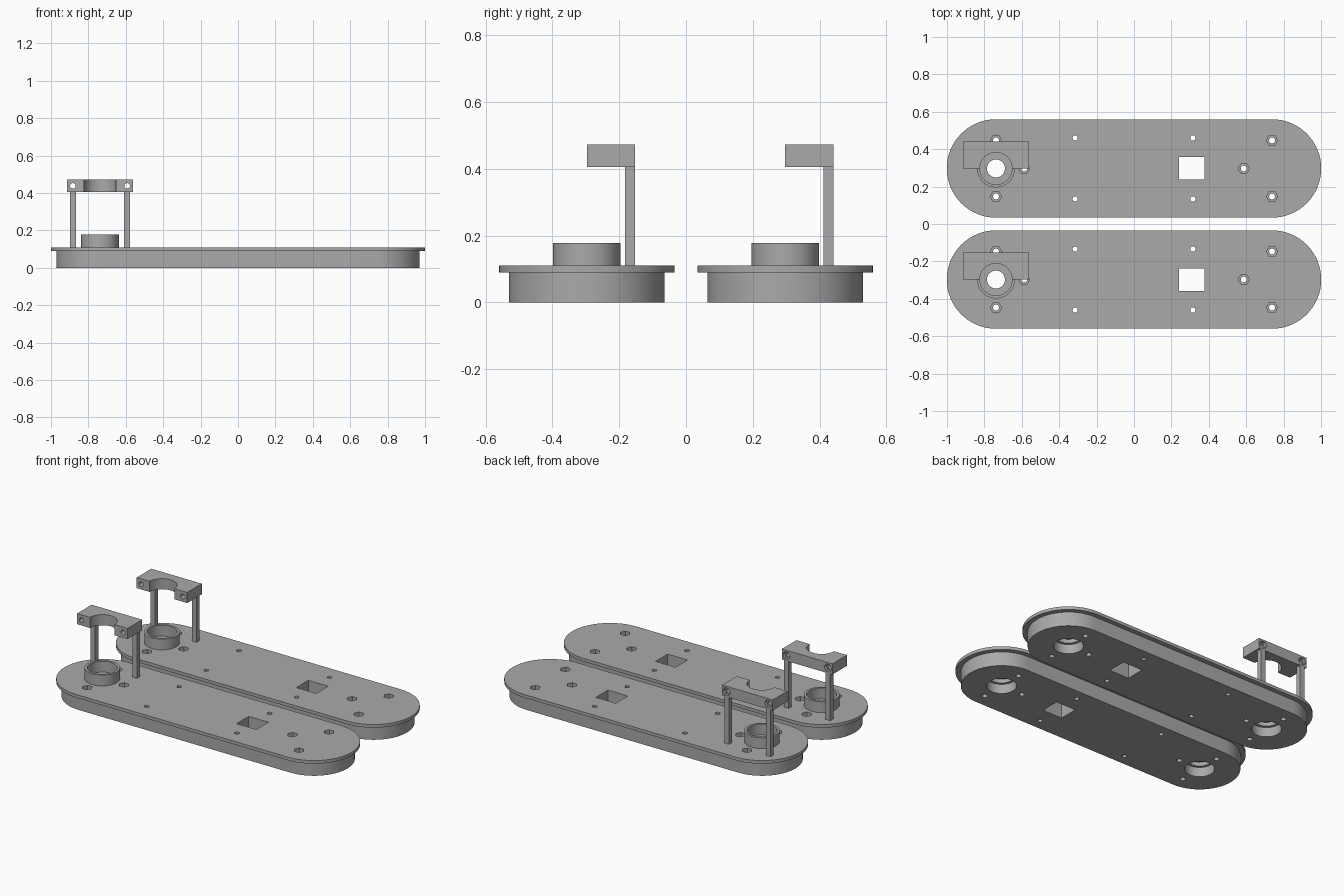
import bpy
import bmesh
import math
from mathutils import Matrix, Vector

if "Cube" in bpy.data.objects:
    bpy.data.objects.remove(bpy.data.objects["Cube"], do_unlink=True)

GREY = bpy.data.materials.new("plain grey")
GREY.use_nodes = True
GREY.diffuse_color = (0.4, 0.4, 0.4, 1)
GREY.node_tree.nodes["Principled BSDF"].inputs["Base Color"].default_value = (0.4, 0.4, 0.4, 1)

END_X = 0.738      # centre of each rounded end
ROW_Y = 0.297      # centre line of each assembly
TOP = 0.11         # upper face of the base


def make(name, bm):
    """Turn a bmesh into a scene object."""
    bmesh.ops.recalc_face_normals(bm, faces=bm.faces)
    mesh = bpy.data.meshes.new(name)
    bm.to_mesh(mesh)
    bm.free()
    mesh.materials.append(GREY)
    obj = bpy.data.objects.new(name, mesh)
    bpy.context.collection.objects.link(obj)
    return obj


def box(name, low, high):
    low, high = Vector(low), Vector(high)
    bm = bmesh.new()
    bmesh.ops.create_cube(bm, size=1, matrix=Matrix.Translation((low + high) / 2)
                          @ Matrix.Diagonal((*(high - low), 1)))
    return make(name, bm)


def rod(name, centre, radius, length, sides=32, axis="Z"):
    """Cylinder or prism along z or y."""
    turn = Matrix.Rotation(math.pi / 2, 4, "X") if axis == "Y" else Matrix.Identity(4)
    spin = Matrix.Rotation(math.pi / 2, 4, "Z") if sides == 6 else Matrix.Identity(4)
    bm = bmesh.new()
    bmesh.ops.create_cone(bm, cap_ends=True, segments=sides, radius1=radius, radius2=radius,
                          depth=length, matrix=Matrix.Translation(centre) @ turn @ spin)
    return make(name, bm)


def shaft(x, y, radius, low, high, sides=32):
    return rod("cutter", (x, y, (low + high) / 2), radius, high - low, sides)


def skin(name, rings, capped=True):
    """Join equal loops of points into a solid."""
    bm = bmesh.new()
    loops = [[bm.verts.new(p) for p in ring] for ring in rings]
    pairs = list(zip(loops, loops[1:])) + ([] if capped else [(loops[-1], loops[0])])
    for a, b in pairs:
        for i in range(len(a)):
            j = (i + 1) % len(a)
            bm.faces.new((a[i], a[j], b[j], b[i]))
    if capped:
        bm.faces.new(loops[0])
        bm.faces.new(loops[-1])
    return make(name, bm)


def slot_ring(radius, z, steps=32):
    """Outline with two straight sides and two round ends."""
    points = []
    for side in (1, -1):
        for i in range(steps + 1):
            a = -math.pi / 2 + math.pi * i / steps
            points.append((side * (END_X + radius * math.cos(a)), side * radius * math.sin(a), z))
    return points


def circle_ring(radius, z, steps=64):
    return [(-END_X + radius * math.cos(2 * math.pi * i / steps),
             radius * math.sin(2 * math.pi * i / steps), z) for i in range(steps)]


def cut(obj, cutters):
    bpy.context.view_layer.objects.active = obj
    for cutter in cutters:
        cutter.hide_render = True
        mod = obj.modifiers.new("cut", "BOOLEAN")
        mod.operation = "DIFFERENCE"
        mod.solver = "EXACT"
        mod.object = cutter
        bpy.ops.object.modifier_apply(modifier=mod.name)
        bpy.data.objects.remove(cutter, do_unlink=True)


# Base: narrower lower body with an overhanging flange
base = skin("base", [slot_ring(0.233, 0), slot_ring(0.233, 0.09),
                     slot_ring(0.263, 0.09), slot_ring(0.263, TOP)])
holes = [box("cutter", (0.24, -0.06, -0.1), (0.378, 0.06, 0.3))]
for side in (-1, 1):
    # Stepped round pocket underneath each end
    holes.append(shaft(side * END_X, 0, 0.086, -0.1, 0.06, 64))
    holes.append(shaft(side * END_X, 0, 0.07, -0.1, 0.085, 64))
    # Screw holes with six-sided recesses
    for x, y in ((0.738, 0.15), (0.738, -0.15), (0.587, 0)):
        holes.append(shaft(side * x, y, 0.016, -0.1, 0.3, 24))
        holes.append(shaft(side * x, y, 0.03, 0.08, 0.3, 6))
    # Small plain holes
    for y in (-0.163, 0.163):
        holes.append(shaft(side * 0.315, y, 0.014, -0.1, 0.3, 24))
# Opening through the floor of the collar
holes.append(shaft(-END_X, 0, 0.048, -0.1, 0.3, 48))
cut(base, holes)

# Raised collar around the opening
collar = skin("collar", [circle_ring(0.101, 0.105), circle_ring(0.101, 0.178),
                         circle_ring(0.086, 0.178), circle_ring(0.086, 0.105)], capped=False)

# Clamp block with half-round notch and two cross holes
clamp = box("clamp", (-END_X - 0.176, 0, 0.405), (-END_X + 0.176, 0.145, 0.472))
cuts = [shaft(-END_X, 0, 0.086, 0.3, 0.6, 64)]
posts = []
for side, label in ((-1, "right"), (1, "left")):
    x = -END_X + side * 0.145
    cuts.append(rod("cutter", (x, 0.07, 0.438), 0.015, 0.4, 24, "Y"))
    cuts.append(rod("cutter", (x, 0.175, 0.438), 0.026, 0.1, 6, "Y"))
    # Square post below the clamp
    posts.append(box(label + "_post", (x - 0.016, 0.114, TOP - 0.005), (x + 0.016, 0.145, 0.406)))
cut(clamp, cuts)

# Shade smoothly with sharp edges, then place both assemblies
parts = [base, collar, clamp] + posts
for obj in bpy.context.view_layer.objects:
    obj.select_set(obj in parts)
bpy.context.view_layer.objects.active = base
bpy.ops.object.shade_smooth_by_angle(angle=math.radians(30))
for part in parts:
    name = part.name
    twin = part.copy()
    bpy.context.collection.objects.link(twin)
    part.name, twin.name = "front_" + name, "back_" + name
    part.location.y, twin.location.y = -ROW_Y, ROW_Y
